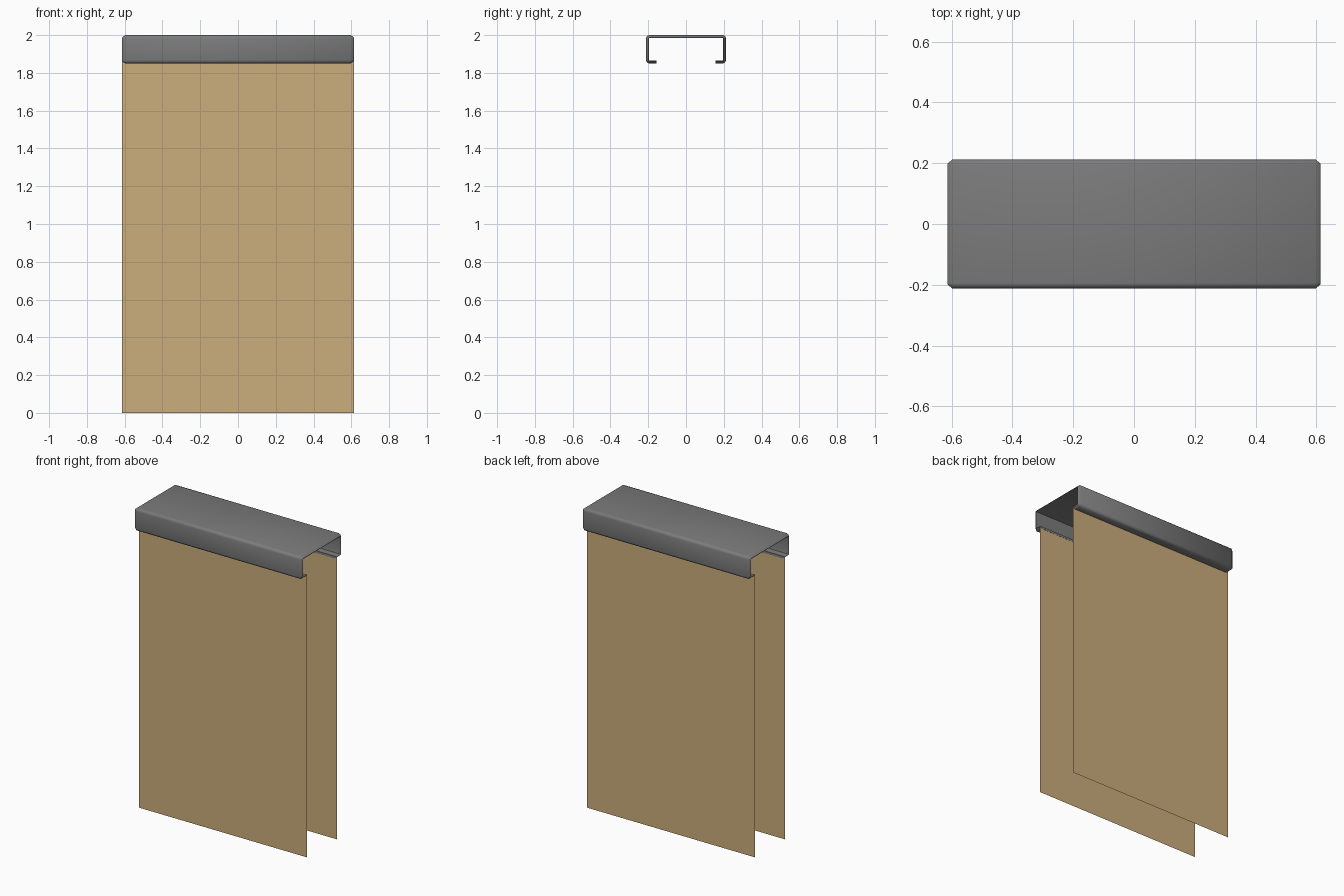
import bpy
import bmesh
from math import cos, sin, pi

cube = bpy.data.objects.get("Cube")
if cube:
    bpy.data.objects.remove(cube, do_unlink=True)

HALF_X, HALF_Y = 0.613, 0.212
TOP, BOTTOM = 2.0, 1.85
LIP_Y, THICK, RADIUS = 0.155, 0.015, 0.018
STEPS = 3


def material(name, rgb):
    mat = bpy.data.materials.new(name)
    mat.use_nodes = True
    mat.diffuse_color = (*rgb, 1)
    bsdf = mat.node_tree.nodes["Principled BSDF"]
    bsdf.inputs["Base Color"].default_value = (*rgb, 1)
    bsdf.inputs["Roughness"].default_value = 0.6
    return mat


def add_object(name, bm, mat):
    mesh = bpy.data.meshes.new(name)
    bm.to_mesh(mesh)
    bm.free()
    mesh.materials.append(mat)
    obj = bpy.data.objects.new(name, mesh)
    bpy.context.collection.objects.link(obj)
    return obj


grey = material("dark grey metal", (0.2, 0.2, 0.2))
tan = material("tan board", (0.6, 0.42, 0.2))


def profile(inset):
    """Open C profile, from the back lip over the top to the front lip."""
    r = RADIUS - inset
    cy = HALF_Y - RADIUS
    half = [(LIP_Y, BOTTOM + inset)]
    for cz, start in ((BOTTOM + RADIUS, -pi / 2), (TOP - RADIUS, 0)):
        for i in range(STEPS + 1):
            a = start + i * pi / 2 / STEPS
            half.append((cy + r * cos(a), cz + r * sin(a)))
    return half + [(-y, z) for y, z in reversed(half)]


# Folded top channel: the outer skin tapers towards the inner one at both ends
outer, inner = profile(0), profile(THICK)
tapered = profile(THICK * 0.85)
bm = bmesh.new()
rings = []
for x, skin in ((-HALF_X, tapered), (-HALF_X + 0.015, outer),
                (HALF_X - 0.015, outer), (HALF_X, tapered)):
    rings.append([bm.verts.new((x, y, z)) for y, z in skin + inner[::-1]])
count = len(rings[0])
for a, b in zip(rings, rings[1:]):
    for i in range(count):
        j = (i + 1) % count
        bm.faces.new((a[i], a[j], b[j], b[i]))
for ring in (rings[0], rings[-1]):
    for i in range(count // 2 - 1):
        bm.faces.new((ring[i], ring[i + 1], ring[count - 2 - i], ring[count - 1 - i]))
bmesh.ops.recalc_face_normals(bm, faces=bm.faces)
channel = add_object("top_channel", bm, grey)
bpy.ops.object.select_all(action="DESELECT")
channel.select_set(True)
bpy.context.view_layer.objects.active = channel
bpy.ops.object.shade_smooth_by_angle(angle=0.7)

# Two thin boards hanging from the channel lips
for name, side in (("front_panel", -1), ("back_panel", 1)):
    bm = bmesh.new()
    y, w, top = side * (LIP_Y + 0.001), HALF_X * side, BOTTOM + 0.014
    corners = ((w, y, 0), (-w, y, 0), (-w, y, top), (w, y, top))
    bm.faces.new([bm.verts.new(c) for c in corners])
    add_object(name, bm, tan)
